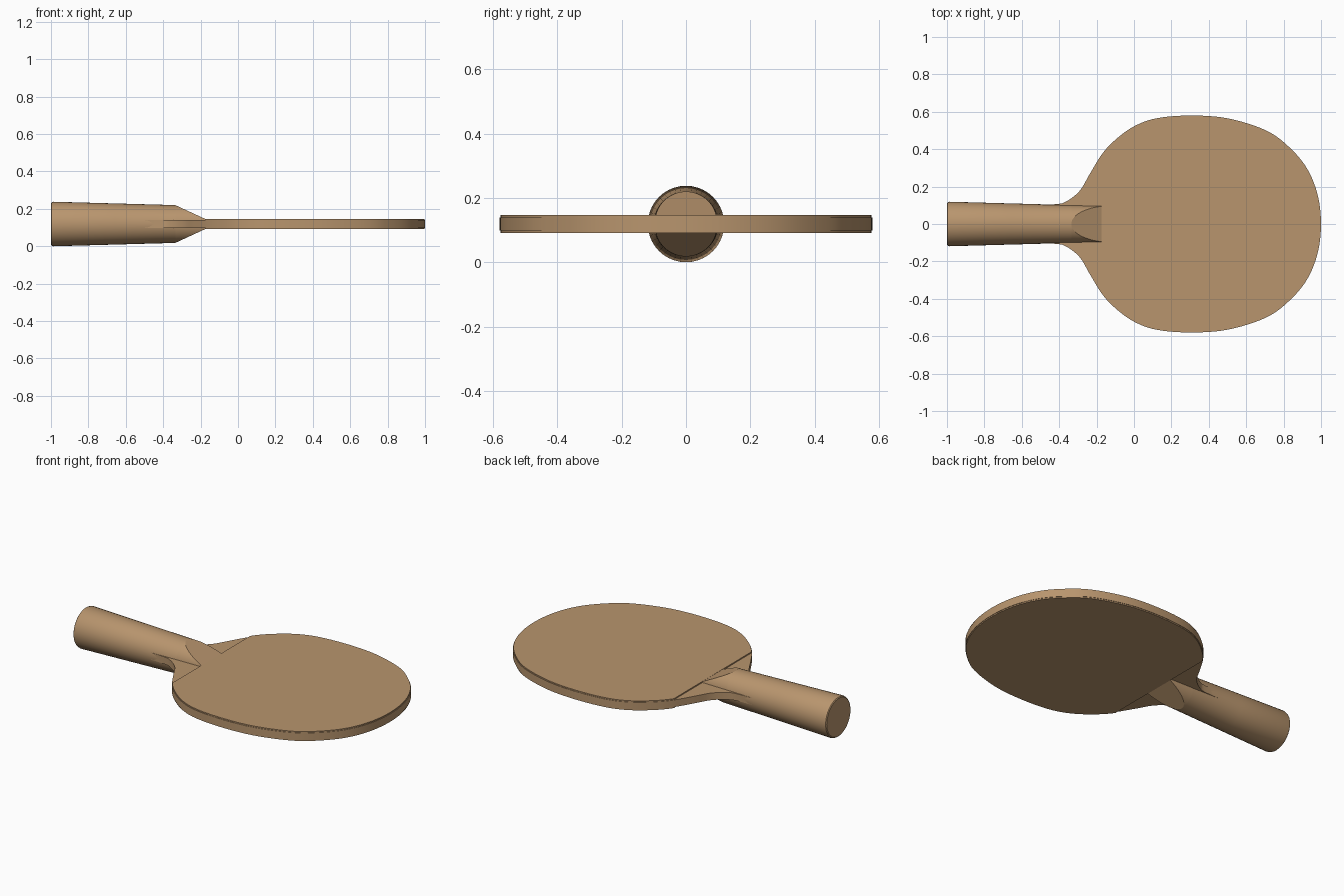
import bpy, bmesh, math
from mathutils import Vector

if "Cube" in bpy.data.objects:
    bpy.data.objects.remove(bpy.data.objects["Cube"])

ZC = 0.119          # mid-plane height
RUBBER_X = -0.175   # where the rubber sheets and the handle end meet

wood = bpy.data.materials.new("tan_wood")
wood.diffuse_color = (0.48, 0.30, 0.155, 1)
wood.use_nodes = True
wood.node_tree.nodes["Principled BSDF"].inputs["Base Color"].default_value = wood.diffuse_color


def finish(bm, name, angle=35):
    bmesh.ops.remove_doubles(bm, verts=bm.verts, dist=1e-5)
    bmesh.ops.recalc_face_normals(bm, faces=bm.faces)
    mesh = bpy.data.meshes.new(name)
    bm.to_mesh(mesh)
    bm.free()
    ob = bpy.data.objects.new(name, mesh)
    bpy.context.collection.objects.link(ob)
    mesh.materials.append(wood)
    bpy.ops.object.select_all(action='DESELECT')
    ob.select_set(True)
    bpy.context.view_layer.objects.active = ob
    bpy.ops.object.shade_smooth_by_angle(angle=math.radians(angle))
    return ob


def smooth_path(pts, steps=6):
    """Catmull-Rom curve through 2D points."""
    p = [Vector(q) for q in pts]
    # mirrored neighbour at the tip keeps the curve vertical there
    p = [2 * p[0] - p[1]] + p + [Vector((p[-2].x, -p[-2].y))]
    out = []
    for i in range(1, len(p) - 2):
        a, b, c, d = p[i - 1:i + 3]
        for s in range(steps):
            t = s / steps
            out.append(0.5 * (2 * b + (c - a) * t + (2 * a - 5 * b + 4 * c - d) * t * t
                              + (3 * b - a - 3 * c + d) * t ** 3))
    return out + [p[-2]]


def slab(name, half, z0, z1):
    """Extrude a half outline, mirrored in y."""
    loop = [(q.x, q.y) for q in half] + [(q.x, -q.y) for q in reversed(half[:-1])]
    bm = bmesh.new()
    face = bm.faces.new([bm.verts.new((x, y, z0)) for x, y in loop])
    ext = bmesh.ops.extrude_face_region(bm, geom=[face])
    top = [g for g in ext["geom"] if isinstance(g, bmesh.types.BMVert)]
    bmesh.ops.translate(bm, verts=top, vec=(0, 0, z1 - z0))
    return finish(bm, name)


# Wooden core: neck, flare and round blade
outline = smooth_path([
    (-0.99, 0.095), (-0.6, 0.102), (-0.42, 0.106), (-0.36, 0.122), (-0.29, 0.178),
    (-0.235, 0.27), (-0.17, 0.375), (-0.1, 0.45), (0, 0.522), (0.12, 0.565),
    (0.3, 0.58), (0.5, 0.565), (0.7, 0.503), (0.82, 0.42), (0.92, 0.305),
    (0.98, 0.163), (1.0, 0)])
slab("blade_core", outline, ZC - 0.021, ZC + 0.021)

# Rubber sheets on both faces
sheet = [Vector((0.3 + (q.x - 0.3) * 0.996, q.y * 0.995)) for q in outline if q.x > RUBBER_X]
first = sheet[0]
sheet.insert(0, Vector((RUBBER_X, first.y - (first.x - RUBBER_X) * 1.4)))
slab("rubber_top", sheet, ZC + 0.019, ZC + 0.028)
slab("rubber_bottom", sheet, ZC - 0.028, ZC - 0.019)

# Handle: tapered round grip, cut to a wedge above and below at the blade end
CUT_X, SIDE = -0.335, 20


def radius(x):
    return 0.119 - 0.018 * (x + 0.985) / 0.65


rings = [(-1.0, 0.111), (-0.996, 0.116), (-0.985, 0.119), (-0.66, radius(-0.66))]
rings = [(x, r, r) for x, r in rings]
r_cut = radius(CUT_X)
for i in range(17):
    t = (i / 16) ** 2
    x = CUT_X + (RUBBER_X - CUT_X) * t
    rings.append((x, 0.101 - 0.003 * t, r_cut + (0.027 - r_cut) * t))

bm = bmesh.new()
loops = []
for x, r, h in rings:
    a = math.asin(min(1, h / r))
    angles = [-a + 2 * a * k / SIDE for k in range(SIDE + 1)]
    angles += [math.pi + b for b in angles]
    loops.append([bm.verts.new((x, r * math.cos(b), ZC + r * math.sin(b))) for b in angles])
for lo, hi in zip(loops, loops[1:]):
    n = len(lo)
    for k in range(n):
        bm.faces.new((lo[k], lo[(k + 1) % n], hi[(k + 1) % n], hi[k]))
bm.faces.new(loops[0])
bm.faces.new(loops[-1])
finish(bm, "handle", 25)
